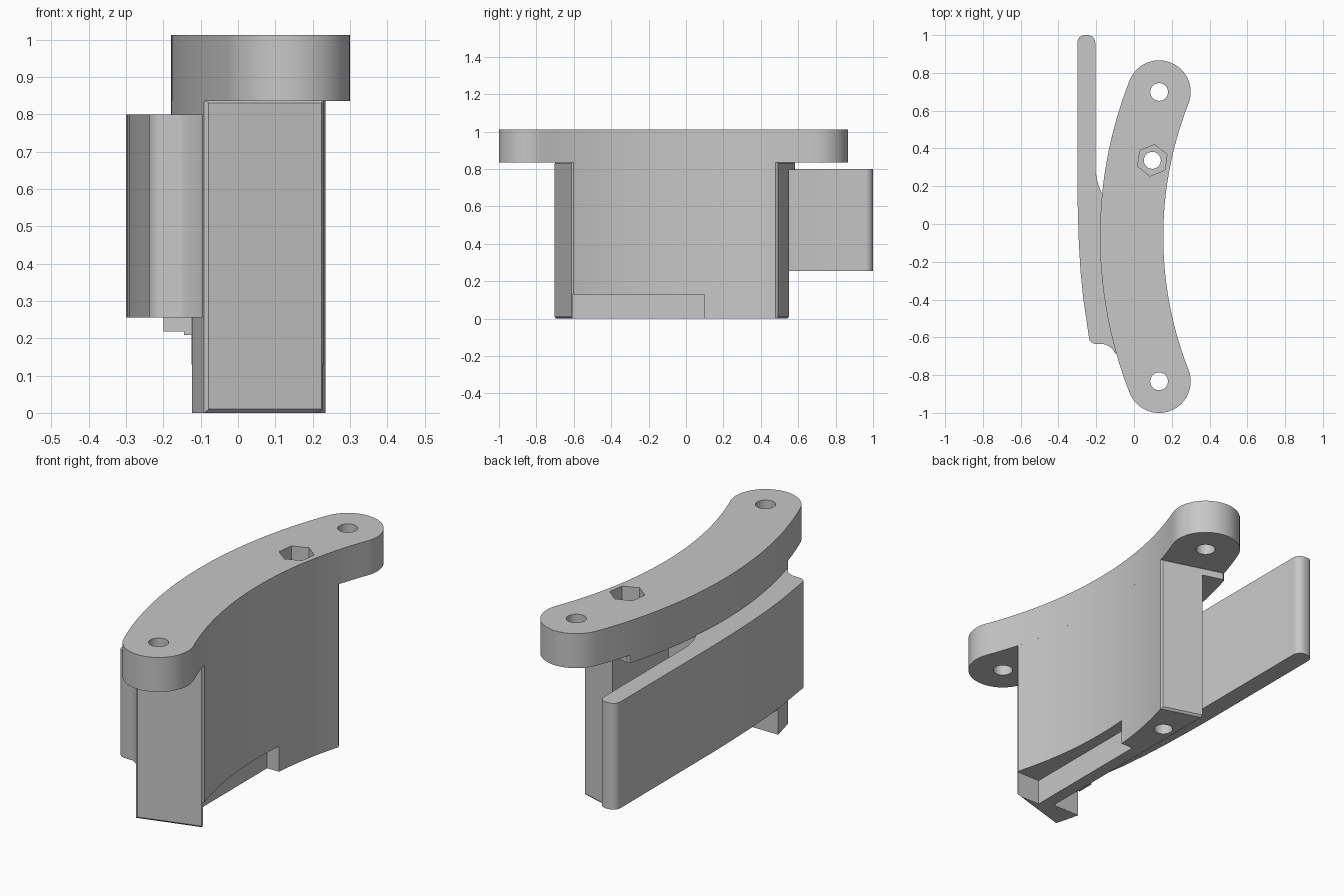
import bpy, bmesh
from math import sin, cos, pi, radians, atan2

cube = bpy.data.objects.get("Cube")
if cube:
    bpy.data.objects.remove(cube)

# One plain material for everything
grey = bpy.data.materials.new("plain_grey")
grey.use_nodes = True
colour = (0.57, 0.57, 0.57, 1)
grey.diffuse_color = colour
grey.node_tree.nodes["Principled BSDF"].inputs["Base Color"].default_value = colour

# Shared curved band: centre, inner and outer radius
CX, CY = 2.08, -0.067
R_IN, R_OUT = 1.925, 2.26
R_MID, HALF = (R_IN + R_OUT) / 2, (R_OUT - R_IN) / 2


def arc(cx, cy, r, a, b, n):
    """Points on an arc from angle a to b."""
    return [(cx + r * cos(a + (b - a) * i / n), cy + r * sin(a + (b - a) * i / n))
            for i in range(n + 1)]


def prism(name, outline, z0, z1):
    """Extrude a flat outline between two heights."""
    bm = bmesh.new()
    face = bm.faces.new([bm.verts.new((x, y, z0)) for x, y in outline])
    top = bmesh.ops.extrude_face_region(bm, geom=[face])["geom"]
    bmesh.ops.translate(bm, vec=(0, 0, z1 - z0),
                        verts=[v for v in top if isinstance(v, bmesh.types.BMVert)])
    bmesh.ops.recalc_face_normals(bm, faces=bm.faces)
    mesh = bpy.data.meshes.new(name)
    bm.to_mesh(mesh)
    bm.free()
    mesh.materials.append(grey)
    obj = bpy.data.objects.new(name, mesh)
    bpy.context.collection.objects.link(obj)
    return obj


def box(x0, x1, y0, y1):
    return [(x0, y0), (x1, y0), (x1, y1), (x0, y1)]


def activate(obj):
    bpy.ops.object.select_all(action="DESELECT")
    obj.select_set(True)
    bpy.context.view_layer.objects.active = obj


def cut(obj, outline, z0, z1):
    """Subtract a prism from an object."""
    cutter = prism("cutter", outline, z0, z1)
    cutter.hide_render = True
    mod = obj.modifiers.new("cut", "BOOLEAN")
    mod.operation, mod.solver, mod.object = "DIFFERENCE", "EXACT", cutter
    activate(obj)
    bpy.ops.object.modifier_apply(modifier=mod.name)
    bpy.data.objects.remove(cutter)


def circle(x, y, r, n=32, turn=0.0):
    return arc(x, y, r, turn, turn + 2 * pi, n)[:-1]


# Flange: curved bar with round ends
e = atan2(0.765, 1.945)
ends = {s: (CX - R_MID * cos(e), CY + s * R_MID * sin(e)) for s in (-1, 1)}
outline = arc(CX, CY, R_OUT, pi - e, pi + e, 40)
outline += arc(*ends[-1], HALF, pi + e, 2 * pi + e, 24)[1:]
outline += arc(CX, CY, R_IN, pi + e, pi - e, 40)[1:]
outline += arc(*ends[1], HALF, -e, pi - e, 24)[1:-1]
flange = prism("flange", outline, 0.835, 1.012)

# Body: shorter length of the same band with radial ends
front, back = pi + radians(16.4), pi - radians(16.8)
outline = arc(CX, CY, R_OUT, back, front, 36) + arc(CX, CY, R_IN, front, back, 36)
body = prism("body", outline, 0.0, 0.84)

# Small chamfer round both end faces
bm = bmesh.new()
bm.from_mesh(body.data)
end_edges = {edge for f in bm.faces if abs(f.normal.y) > 0.9 for edge in f.edges}
bmesh.ops.bevel(bm, geom=list(end_edges), offset=0.01, segments=1, affect="EDGES")
bm.to_mesh(body.data)
bm.free()

# Pocket behind the clip, open at the back, and notch under the inner face
cut(body, box(-0.4, 0.03, -0.57, 0.8), -0.1, 0.795)
cut(body, box(0.095, 0.5, -0.608, 0.1), -0.1, 0.13)

# Screw holes and hexagonal nut recess
for s in (-1, 1):
    cut(flange, circle(*ends[s], 0.047), 0.7, 1.2)
for part in (flange, body):
    cut(part, circle(0.097, 0.337, 0.045), -0.2, 1.2)
cut(flange, circle(0.097, 0.337, 0.084, 6, radians(22)), 0.92, 1.2)

# Spring clip: long flat tongue that thickens and joins the body
outline = arc(-0.245, 0.96, 0.04, 0, pi / 2, 6) + arc(-0.26, 0.96, 0.04, pi / 2, pi, 6)
outline += [(-0.3, 0.2), (-0.297, 0.05), (-0.292, -0.1), (-0.283, -0.25),
            (-0.268, -0.4), (-0.25, -0.52), (-0.24, -0.59)]
outline += arc(-0.2, -0.595, 0.04, pi + 0.3, 1.5 * pi, 5)
outline += [(-0.15, -0.637), (-0.12, -0.655), (-0.095, -0.69), (-0.11, -0.6),
            (-0.13, -0.45), (-0.13, -0.1), (0.035, -0.1), (0.035, 0.1),
            (-0.13, 0.1), (-0.165, 0.15), (-0.19, 0.21), (-0.205, 0.28)]
clip = prism("spring_clip", outline, 0.255, 0.8)

# Little stepped catch below the clip, deeper towards the body
for i, (x0, x1, z0) in enumerate([(-0.2, -0.145, 0.218), (-0.145, -0.125, 0.208),
                                  (-0.125, -0.06, 0.13)]):
    prism("clip_catch_" + str(i + 1), box(x0, x1, -0.56, -0.47), z0, 0.26)

for part in (flange, body, clip):
    activate(part)
    bpy.ops.object.shade_smooth_by_angle(angle=radians(25))
